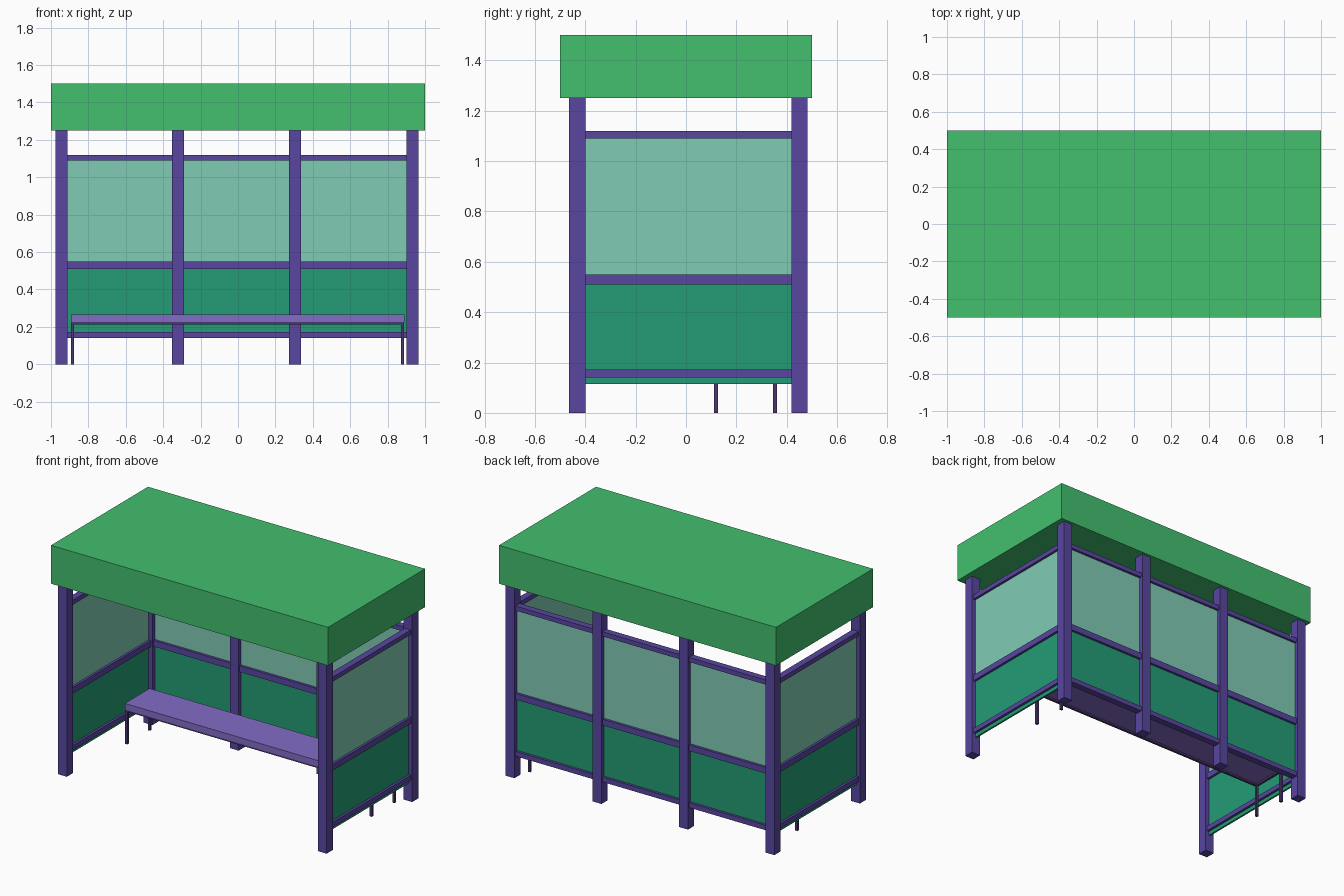
import bpy, bmesh

if "Cube" in bpy.data.objects:
    bpy.data.objects.remove(bpy.data.objects["Cube"])


def material(name, r, g, b):
    def lin(c):
        c /= 255
        return c / 12.92 if c <= 0.04045 else ((c + 0.055) / 1.055) ** 2.4
    m = bpy.data.materials.new(name)
    m.diffuse_color = (lin(r), lin(g), lin(b), 1)
    m.use_nodes = True
    m.node_tree.nodes["Principled BSDF"].inputs["Base Color"].default_value = m.diffuse_color
    return m


GREEN = material("roof green", 67, 191, 111)
PURPLE = material("frame purple", 88, 70, 160)
GLASS = material("pale glass", 129, 203, 181)
PANEL = material("panel teal", 35, 156, 117)
SEAT = material("seat lilac", 130, 108, 198)
DARK = material("leg dark purple", 74, 56, 108)


def box(name, mat, x, y, z):
    """Axis-aligned box from (min, max) ranges."""
    bm = bmesh.new()
    bmesh.ops.create_cube(bm, size=1)
    for v in bm.verts:
        v.co = [r[0] if c < 0 else r[1] for c, r in zip(v.co, (x, y, z))]
    mesh = bpy.data.meshes.new(name)
    bm.to_mesh(mesh)
    bm.free()
    mesh.materials.append(mat)
    ob = bpy.data.objects.new(name, mesh)
    bpy.context.collection.objects.link(ob)
    return ob


def around(c, half):
    return (c - half, c + half)


# Roof slab
box("roof", GREEN, (-1, 1), (-0.5, 0.5), (1.25, 1.5))

# Posts: four along the back, two at the front corners
H = 0.032
POST_X = (-0.943, -0.32, 0.305, 0.933)
BACK_Y, FRONT_Y = 0.45, -0.432
for x in POST_X:
    box("back_post", PURPLE, around(x, H), around(BACK_Y, H), (0, 1.25))
for x in (POST_X[0], POST_X[-1]):
    box("front_post", PURPLE, around(x, H), around(FRONT_Y, H), (0, 1.25))

RAILS = ((1.09, 1.12), (0.51, 0.55), (0.14, 0.172))
RAIL_HALF, PANE_HALF = 0.022, 0.006

# Back wall: three bays of rails and panels
for a, b in zip(POST_X, POST_X[1:]):
    bay = (a + H, b - H)
    for z in RAILS:
        box("back_rail", PURPLE, bay, around(BACK_Y, RAIL_HALF), z)
    box("back_glass", GLASS, bay, around(BACK_Y, PANE_HALF), (0.55, 1.09))
    box("back_panel", PANEL, bay, around(BACK_Y, PANE_HALF), (0.172, 0.51))

# Side walls: the lower panel hangs a little below its rail
span = (FRONT_Y + H, BACK_Y - H)
for x in (POST_X[0], POST_X[-1]):
    for z in RAILS:
        box("side_rail", PURPLE, around(x, RAIL_HALF), span, z)
    box("side_glass", GLASS, around(x, PANE_HALF), span, (0.55, 1.09))
    box("side_panel", PANEL, around(x, PANE_HALF), span, (0.115, 0.51))

# Bench seat, underframe and legs
box("bench_seat", SEAT, (-0.893, 0.89), (0.108, 0.364), (0.225, 0.265))
for y in (0.12, 0.353):
    box("bench_frame", DARK, (-0.893, 0.888), around(y, 0.008), (0.213, 0.225))
    for x in (-0.885, 0.88):
        box("bench_leg", DARK, around(x, 0.008), around(y, 0.008), (0, 0.225))
for x in (-0.885, 0.88):
    box("bench_end_bar", DARK, around(x, 0.008), (0.128, 0.345), (0.213, 0.225))
